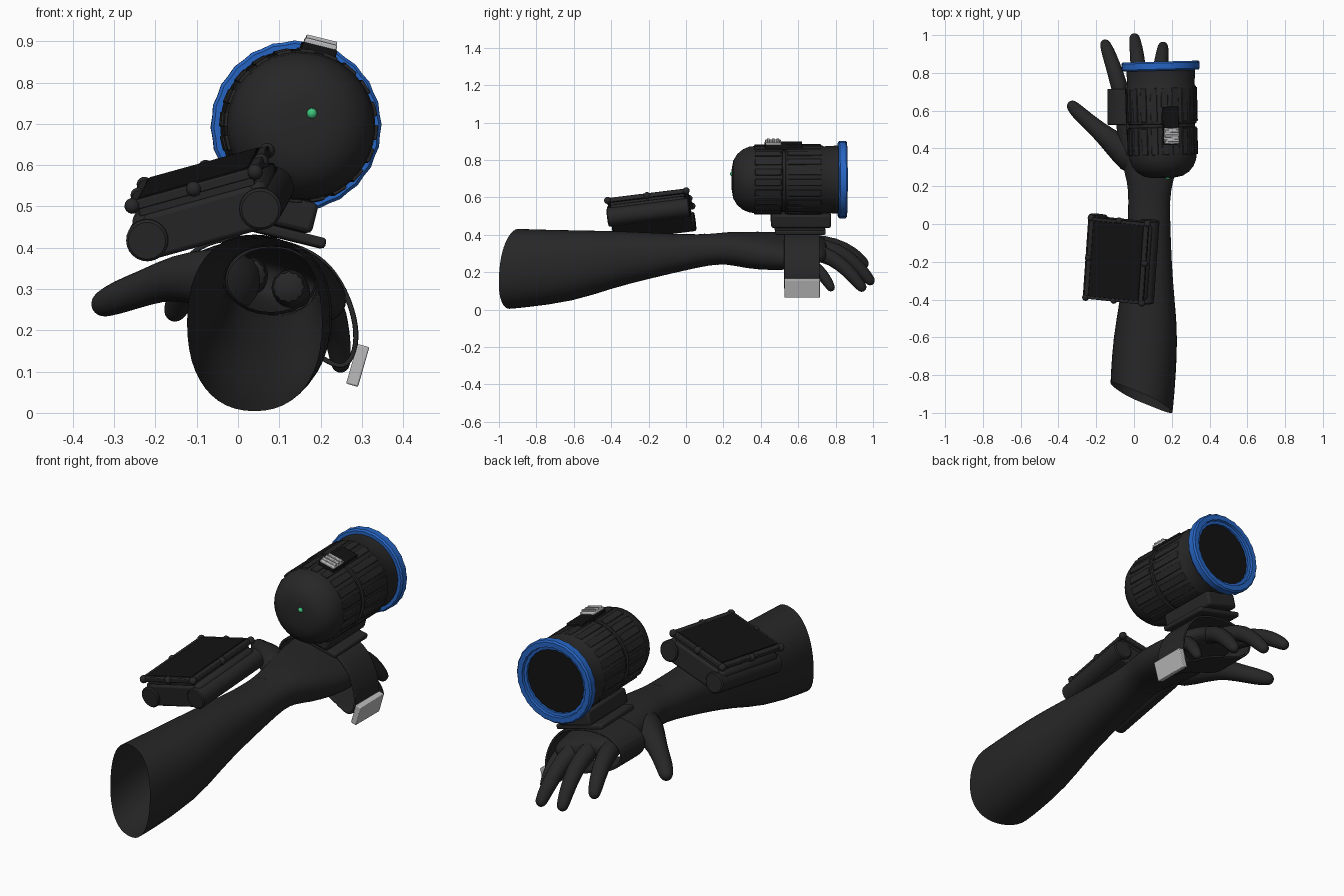
import bpy, bmesh, math
from mathutils import Vector, Matrix

if "Cube" in bpy.data.objects:
    bpy.data.objects.remove(bpy.data.objects["Cube"])

R = math.radians
T = Matrix.Translation
I4 = Matrix.Identity(4)


def mat(name, c):
    m = bpy.data.materials.new(name)
    m.diffuse_color = (*c, 1)
    m.use_nodes = True
    m.node_tree.nodes["Principled BSDF"].inputs["Base Color"].default_value = m.diffuse_color
    return m


DARK = mat("dark", (0.02, 0.02, 0.021))
BLACK = mat("black", (0.006, 0.006, 0.006))
BLUE = mat("blue", (0.02, 0.13, 0.55))
LIGHT = mat("light", (0.5, 0.5, 0.5))
GREEN = mat("green", (0.05, 0.55, 0.2))


def finish(name, bm, m, M=I4, angle=35, bevel=0, sub=0, solid=0):
    bmesh.ops.recalc_face_normals(bm, faces=bm.faces)
    me = bpy.data.meshes.new(name)
    bm.to_mesh(me)
    bm.free()
    me.materials.append(m)
    ob = bpy.data.objects.new(name, me)
    bpy.context.collection.objects.link(ob)
    ob.matrix_world = M
    if solid:
        s = ob.modifiers.new("solid", 'SOLIDIFY')
        s.thickness = solid
        s.offset = 0
    if bevel:
        b = ob.modifiers.new("bevel", 'BEVEL')
        b.width = bevel
        b.segments = 2
    if sub:
        ob.modifiers.new("sub", 'SUBSURF').levels = sub
        ob.modifiers["sub"].render_levels = sub
    me.shade_smooth()
    me.set_sharp_from_angle(angle=R(angle))
    return ob


def loft(name, rings, m, M=I4, caps=(True, True), closed=False, **kw):
    bm = bmesh.new()
    vs = [[bm.verts.new(p) for p in r] for r in rings]
    n = len(rings[0])
    pairs = list(zip(vs, vs[1:])) + ([(vs[-1], vs[0])] if closed else [])
    for a, b in pairs:
        for i in range(n):
            bm.faces.new((a[i], a[(i + 1) % n], b[(i + 1) % n], b[i]))
    if not closed:
        if caps[0]: bm.faces.new(vs[0])
        if caps[1]: bm.faces.new(vs[-1])
    return finish(name, bm, m, M, **kw)


def lathe(name, prof, m, M=I4, seg=40, scallop=0, **kw):
    """Revolve (y, radius) points around the local y axis."""
    rings = []
    for y, r in prof:
        ring = []
        for i in range(seg):
            a = 2 * math.pi * i / seg
            q = r - (scallop if i % 2 else 0)
            ring.append((q * math.cos(a), y, q * math.sin(a)))
        rings.append(ring)
    return loft(name, rings, m, M, **kw)


def box(name, c, size, m, M=I4, bevel=0.004, **kw):
    bm = bmesh.new()
    bmesh.ops.create_cube(bm, size=1, matrix=T(c) @ Matrix.Diagonal((*size, 1)))
    return finish(name, bm, m, M, bevel=bevel, **kw)


def ball(name, c, r, m, M=I4):
    bm = bmesh.new()
    bmesh.ops.create_uvsphere(bm, u_segments=12, v_segments=8, radius=r, matrix=T(c))
    return finish(name, bm, m, M, angle=60)


def finger(name, path, radii):
    """Tapered tube along a path with a rounded tip."""
    pts = [Vector(p) for p in path]
    d = (pts[-1] - pts[-2]).normalized()
    r0, tip = radii[-1], pts[-1]
    pts[-1] = tip - d * r0
    radii = list(radii)
    for a in (35, 62, 82):
        pts.append(tip - d * r0 * (1 - math.sin(R(a))))
        radii.append(r0 * math.cos(R(a)))
    rings = []
    for i, p in enumerate(pts):
        t = (pts[min(i + 1, len(pts) - 1)] - pts[max(i - 1, 0)]).normalized()
        s = t.cross(Vector((0, 0, 1))).normalized()
        u = s.cross(t)
        rings.append([p + radii[i] * (s * math.cos(k * math.pi / 6) + u * math.sin(k * math.pi / 6))
                      for k in range(12)])
    loft(name, rings, DARK, sub=1, angle=80)


# Forearm, wrist and palm: y, x centre, z centre, x radius, z radius, roll, end slant
rings = []
for y, cx, cz, rx, rz, roll, slant in [
        (-0.92, 0.04, 0.218, 0.165, 0.216, 0, 1), (-0.86, 0.045, 0.219, 0.17, 0.212, 0, 0.7),
        (-0.6, 0.062, 0.233, 0.174, 0.192, 0, 0), (-0.4, 0.07, 0.267, 0.145, 0.155, 0, 0),
        (-0.2, 0.075, 0.288, 0.125, 0.125, 0, 0), (0.0, 0.08, 0.306, 0.113, 0.096, 0, 0),
        (0.13, 0.08, 0.321, 0.11, 0.083, 0, 0), (0.22, 0.085, 0.33, 0.12, 0.086, -5, 0),
        (0.32, 0.085, 0.318, 0.152, 0.096, -10, 0), (0.45, 0.085, 0.313, 0.178, 0.094, -15, 0),
        (0.58, 0.083, 0.313, 0.19, 0.08, -18, 0), (0.67, 0.078, 0.318, 0.187, 0.062, -18, 0),
        (0.73, 0.072, 0.322, 0.165, 0.045, -18, 0), (0.755, 0.07, 0.322, 0.12, 0.025, -18, 0)]:
    ring = []
    for k in range(24):
        a = 2 * math.pi * k / 24
        c, s = math.cos(a), math.sin(a)
        px = rx * math.copysign(abs(c) ** 0.88, c)
        pz = rz * math.copysign(abs(s) ** 0.88, s)
        w = R(roll)
        ring.append((cx + px * math.cos(w) - pz * math.sin(w),
                     y + slant * (-0.078 * c + 0.025 * s),
                     cz + px * math.sin(w) + pz * math.cos(w)))
    rings.append(ring)
loft("forearm_and_palm", rings, DARK, caps=(False, True), sub=1, angle=80)

# Wrist creases
for y in (0.1, 0.135, 0.17):
    loft("wrist_crease", [[(0.08 + (0.111 + e) * math.cos(k * math.pi / 12), y + d,
                            0.322 + (0.083 + e) * math.sin(k * math.pi / 12)) for k in range(24)]
                          for d, e in ((-0.012, -0.005), (0, 0.002), (0.012, -0.005))],
         DARK, caps=(False, False), angle=80)

# Fingers and thumb
finger("thumb", [(0.03, 0.3, 0.315), (-0.06, 0.39, 0.325), (-0.15, 0.465, 0.33), (-0.22, 0.525, 0.305),
                 (-0.29, 0.585, 0.28), (-0.345, 0.645, 0.255)], (0.085, 0.08, 0.056, 0.045, 0.042, 0.035))
FR = (0.05, 0.046, 0.041, 0.036, 0.03)
finger("index_finger", [(-0.05, 0.62, 0.355), (-0.08, 0.74, 0.355), (-0.115, 0.85, 0.325),
                        (-0.14, 0.92, 0.275), (-0.16, 0.97, 0.23)], FR)
finger("middle_finger", [(0.03, 0.62, 0.335), (0.028, 0.75, 0.335), (0.02, 0.86, 0.29),
                         (0.01, 0.94, 0.21), (0.0, 1.0, 0.135)], FR)
finger("ring_finger", [(0.12, 0.62, 0.305), (0.13, 0.73, 0.305), (0.14, 0.83, 0.245),
                       (0.15, 0.9, 0.17), (0.155, 0.955, 0.1)], FR)
finger("little_finger", [(0.2, 0.58, 0.27), (0.222, 0.65, 0.255), (0.235, 0.71, 0.21),
                         (0.245, 0.75, 0.16), (0.25, 0.785, 0.1)], [r * 0.85 for r in FR])

# Hand strap: closed band around the palm, with buckle plate
loop = [(0.07, 0.425), (0.19, 0.39), (0.25, 0.32), (0.285, 0.23), (0.288, 0.16), (0.265, 0.11), (0.225, 0.115),
        (0.14, 0.18), (0.02, 0.22), (-0.09, 0.255), (-0.14, 0.31), (-0.135, 0.375), (-0.06, 0.425)]
loft("hand_strap", [[(x, y, z) for x, z in loop] for y in (0.525, 0.53, 0.71, 0.715)], DARK,
     caps=(False, False), solid=0.013, sub=2, angle=50)
box("strap_plate", (0, 0, 0), (0.03, 0.19, 0.1), LIGHT,
    T((0.29, 0.622, 0.115)) @ Matrix.Rotation(R(16), 4, 'Y'))

# Lamp housing, tilted with its mount (local y = beam direction)
L = T((0.148, 0.55, 0.695)) @ Matrix.Rotation(R(1.5), 4, 'Z') @ Matrix.Rotation(R(14), 4, 'Y')
dome = [(-0.18 - 0.125 * math.sin(R(a)), 0.06 + 0.12 * math.cos(R(a))) for a in (90, 70, 50, 32, 15, 0)]
dome = [(-0.306, 0.02)] + dome
lathe("lamp_body", dome + [(-0.04, 0.182), (-0.037, 0.174), (-0.022, 0.174), (-0.019, 0.183), (0.17, 0.187),
                           (0.185, 0.178), (0.27, 0.183)], DARK, L)
lathe("lamp_rim", [(0.262, 0.17), (0.262, 0.2), (0.27, 0.207), (0.302, 0.207), (0.31, 0.2), (0.31, 0.175),
                   (0.298, 0.172), (0.296, 0.158), (0.262, 0.158)], BLUE, L, seg=48, scallop=0.003, closed=True)
lathe("lamp_lens", [(0.268, 0.165), (0.285, 0.165)], BLACK, L)
for k in range(20):
    S = L @ Matrix.Rotation(2 * math.pi * (k + 0.5) / 20, 4, 'Y')
    box("rear_rib", (0, -0.115, 0.18), (0.036, 0.14, 0.012), DARK, S, bevel=0.003)
    box("front_rib", (0, 0.08, 0.183), (0.036, 0.18, 0.012), DARK, S, bevel=0.003)
ball("indicator_light", (0.015, -0.303, 0.035), 0.013, GREEN, L)

# Lamp switch: slot with stepped slider
box("switch_slot", (0, -0.03, 0.185), (0.085, 0.2, 0.03), BLACK, L)
box("switch_slider", (0, -0.085, 0.2), (0.08, 0.085, 0.022), LIGHT, L)
for i in range(3):
    box("slider_grip", (0, -0.11 + i * 0.025, 0.212), (0.076, 0.014, 0.014), LIGHT, L, bevel=0.003)

# Lamp mount
box("mount_block", (0, 0.065, -0.21), (0.18, 0.32, 0.075), DARK, L, bevel=0.012)
box("mount_plate", (0, 0.06, -0.262), (0.26, 0.27, 0.026), DARK, L, bevel=0.008)

# Forearm display unit, tilted (local x across, y along the arm)
D = (T((-0.068, -0.185, 0.482)) @ Matrix.Rotation(R(-4), 4, 'Z') @ Matrix.Rotation(R(7), 4, 'X')
     @ Matrix.Rotation(R(-15.5), 4, 'Y'))
box("display_body", (0, 0, 0.005), (0.28, 0.42, 0.11), DARK, D, bevel=0.012)
for s in (-1, 1):
    S = D @ T((0.143 * s, 0, 0))
    lathe("side_tube", [(-0.222, 0.045), (-0.217, 0.051), (0.217, 0.051), (0.222, 0.045)], DARK, S, seg=24)
    box("tube_fairing", (0.135 * s, 0, 0.035), (0.07, 0.41, 0.06), DARK, D, bevel=0.02)
    box("frame_side", (0.15 * s, 0, 0.09), (0.026, 0.43, 0.024), DARK, D)
    box("frame_end", (0, 0.208 * s, 0.09), (0.3, 0.02, 0.024), DARK, D)
box("display_base", (0, 0, 0.072), (0.29, 0.4, 0.03), DARK, D)
box("display_screen", (0, 0, 0.095), (0.276, 0.405, 0.02), BLACK, D, bevel=0.002)

# Frame fasteners at corners and mid edges
for x in (-1, 0, 1):
    for y in (-1, 0, 1):
        if x or y:
            ball("frame_knob", (0.155 * x, 0.212 * y, 0.09), 0.019, DARK, D)
